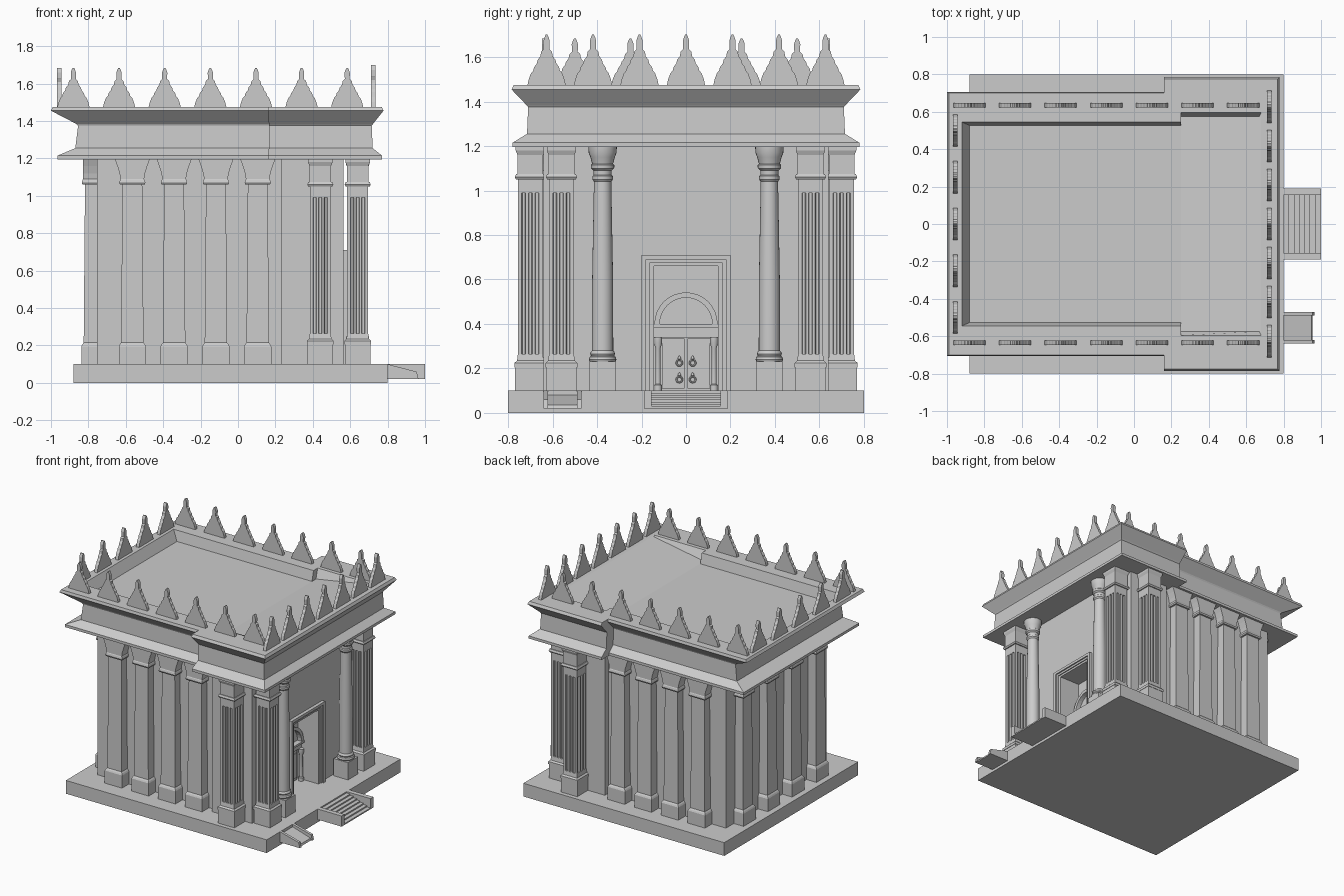
import bpy, bmesh
from math import sin, cos, pi

if "Cube" in bpy.data.objects:
    bpy.data.objects.remove(bpy.data.objects["Cube"])


def loft(name, loops, caps=True, extra=()):
    """Skin a stack of closed loops into one mesh."""
    n = len(loops[0])
    verts = [p for l in loops for p in l]
    faces = [(k*n+i, k*n+(i+1) % n, (k+1)*n+(i+1) % n, (k+1)*n+i)
             for k in range(len(loops)-1) for i in range(n)]
    if caps:
        faces += [tuple(range(n)), tuple(range(len(verts)-n, len(verts)))]
    me = bpy.data.meshes.new(name)
    me.from_pydata(verts, [], faces + list(extra))
    bm = bmesh.new()
    bm.from_mesh(me)
    bmesh.ops.recalc_face_normals(bm, faces=bm.faces)
    bm.to_mesh(me)
    bm.free()
    ob = bpy.data.objects.new(name, me)
    bpy.context.collection.objects.link(ob)
    return ob


def box(name, x0, x1, y0, y1, z0, z1):
    q = [(x0, y0), (x1, y0), (x1, y1), (x0, y1)]
    return loft(name, [[(x, y, z) for x, y in q] for z in (z0, z1)])


def prism(name, pts, axis, a, b):
    """Extrude a (horizontal, z) outline along x or y."""
    put = (lambda h, z, t: (t, h, z)) if axis == 'x' else (lambda h, z, t: (h, t, z))
    return loft(name, [[put(h, z, t) for h, z in pts] for t in (a, b)])


def stack(name, x, y, levels):
    """Rectangular post from (z, half x, half y) levels."""
    return loft(name, [[(x+sx*hx, y+sy*hy, z) for sx, sy in ((-1, -1), (1, -1), (1, 1), (-1, 1))]
                       for z, hx, hy in levels])


def lathe(name, x, y, prof, n=24):
    ob = loft(name, [[(x+r*cos(2*pi*i/n), y+r*sin(2*pi*i/n), z) for i in range(n)] for r, z in prof])
    bpy.context.view_layer.objects.active = ob
    ob.select_set(True)
    bpy.ops.object.shade_smooth_by_angle(angle=0.6)
    ob.select_set(False)
    return ob


# Platform
box("platform", -.88, .80, -.80, .80, 0, .10)

# Main stairs with cheek walls
for s in (-1, 1):
    box("stair_cheek", .80, 1.0, *sorted((s*.155, s*.19)), .02, .10)
steps = [(.80, .02), (.80, .09)]
for i in range(6):
    x = .83 + i*.028
    steps += [(x, .09 - i*.01), (x, .08 - i*.01)]
prism("stair_steps", steps + [(1.0, .03), (1.0, .02)], 'y', -.155, .155)

# Small side ramp
for y in (-.64, -.49):
    prism("ramp_cheek", [(.80, .02), (.965, .02), (.955, .06), (.80, .10)], 'y', y, y+.02)
prism("ramp_floor", [(.80, .02), (.955, .02), (.95, .035), (.80, .08)], 'y', -.62, -.49)

# Cella walls, with a deep doorway in the thicker front block
box("cella_wall", -.755, .40, -.60, .60, .10, 1.20)
for s in (-1, 1):
    box("front_wall", .23, .565, *sorted((s*.15, s*.64)), .10, 1.20)
box("wall_above_door", .38, .565, -.15, .15, .665, 1.20)


# Door frame in two steps
def frame(name, wi, wo, zi, zo, x0, x1):
    prism(name, [(-wo, .10), (-wo, zo), (wo, zo), (wo, .10), (wi, .10), (wi, zi), (-wi, zi), (-wi, .10)],
          'x', x0, x1)


frame("door_frame_outer", .18, .20, .69, .71, .50, .590)
frame("door_frame_middle", .165, .18, .675, .69, .50, .580)
frame("door_frame_inner", .145, .165, .66, .675, .39, .572)


# Arched lunette, lintel, door leaves, little columns and pulls
def arc(r, n=16):
    return [(r*cos(pi*i/n), .40 + r*sin(pi*i/n)) for i in range(n+1)]


prism("door_arch", arc(.142) + arc(.118)[::-1], 'x', .40, .45)
prism("lunette", arc(.118), 'x', .40, .415)
box("door_lintel", .40, .455, -.145, .145, .385, .40)
box("door_head", .40, .43, -.145, .145, .34, .385)
for s in (-1, 1):
    box("door_leaf", .40, .42, *sorted((s*.006, s*.108)), .11, .335)
    box("door_panel", .42, .426, *sorted((s*.045, s*.095)), .13, .315)
    lathe("door_column", .44, s*.126,
          [(.018, .10), (.018, .125), (.012, .13), (.011, .29), (.019, .315), (.019, .34)], 12)
    for z in (.15, .225):
        bpy.ops.mesh.primitive_torus_add(location=(.427, s*.03, z), rotation=(0, pi/2, 0), major_radius=.013,
                                         minor_radius=.004, major_segments=16, minor_segments=6)
        bpy.context.object.name = "door_ring"
        bpy.context.object.select_set(False)
        lathe("door_knob", .427, s*.03, [(.003, z+.012), (.008, z+.018), (.006, z+.026), (.001, z+.032)], 10)

# Plain pilasters along the sides and the back
base = [(.10, .0725), (.195, .0725), (.205, .068), (.215, .06)]
band = [(1.06, .053), (1.06, .066), (1.07, .07), (1.085, .066), (1.09, .063)]
flare = [(1.12, .068), (1.16, .08), (1.20, .095)]
levels = [(z, w, w) for z, w in base + band] + [(z, w, .063) for z, w in flare]
for s in (-1, 1):
    for i in range(4):
        stack("side_pilaster", -.565 + i*.2235, s*.61, levels)
for i in range(4):
    stack("back_pilaster", -.765, -.435 + i*.29, [(z, b, a) for z, a, b in levels])


# Fluted square pillars at the portico corners
def fluted(x, y):
    w, side = .056, []
    for c in (-.03, 0, .03):
        side += [(c-.009, -w), (c-.006, -w+.011), (c+.006, -w+.011), (c+.009, -w)]
    side = [(-w, -w)] + side
    loop = []
    for _ in range(4):
        loop += side
        side = [(-b, a) for a, b in side]
    loft("fluted_shaft", [[(x+a, y+b, z) for a, b in loop] for z in (.26, 1.00)])
    stack("pillar_base", x, y, [(z, h, h) for z, h in
          ((.10, .068), (.205, .068), (.205, .071), (.225, .071), (.235, .06), (.265, .056))])
    stack("pillar_capital", x, y, [(z, h, h) for z, h in
          ((.99, .056), (1.05, .056), (1.05, .064), (1.06, .07), (1.075, .064), (1.075, .058),
           (1.16, .058), (1.18, .066), (1.20, .066))])


for s in (-1, 1):
    fluted(.44, s*.70)
    fluted(.64, s*.56)
    # Round columns on pedestals beside the door
    box("column_pedestal", .58, .70, s*.375-.06, s*.375+.06, .10, .23)
    lathe("round_column", .64, s*.375,
          [(.058, .23), (.062, .24), (.058, .252), (.052, .256), (.056, .265), (.053, .275), (.048, .28),
           (.047, .60), (.039, 1.04), (.046, 1.05), (.046, 1.065), (.040, 1.07), (.041, 1.09), (.052, 1.10),
           (.053, 1.115), (.047, 1.12), (.055, 1.15), (.063, 1.17), (.064, 1.20)])


# Entablature and roof: wider over the portico, sunken roof deck ramping up to the front
def plan(z, xr, yr, xs, yf, xf, zf=None):
    zf = zf or z
    return [(xr, -yr, z), (xs, -yr, z), (xs, -yf, z), (xf, -yf, zf),
            (xf, yf, zf), (xs, yf, z), (xs, yr, z), (xr, yr, z)]


rings = [plan(1.195, -.965, .69, .16, .78, .77), plan(1.215, -.965, .69, .16, .78, .77),
         plan(1.255, -.87, .635, .165, .715, .72), plan(1.375, -.855, .63, .165, .71, .715),
         plan(1.385, -.865, .635, .165, .718, .722), plan(1.455, -1.0, .705, .16, .785, .778),
         plan(1.475, -.99, .70, .16, .775, .768), plan(1.475, -.92, .545, .25, .595, .68),
         plan(1.40, -.88, .527, .25, .575, .67, 1.473)]
t = 8*(len(rings)-1)
loft("entablature", rings, False, [tuple(range(8)), (t, t+1, t+6, t+7), tuple(range(t+1, t+7))])

# Roof-edge finials: stepped gable plates with a spire
half = [(.086, 0), (.080, .025), (.070, .05), (.060, .06), (.056, .075), (.044, .09), (.040, .105),
        (.028, .12), (.024, .14), (.013, .15), (.014, .185), (.009, .20), (.004, .21)]


def finial(x, y, axis, k=1.0):
    c, t = (x, y) if axis == 'y' else (y, x)
    pts = [(c+h, 1.474+z*k) for h, z in half] + [(c-h, 1.474+z*k) for h, z in half[::-1]]
    prism("roof_finial", pts, axis, t-.012, t+.012)


for i in range(7):
    for s in (-1, 1):
        finial(-.88 + i*.244, s*.635, 'y')
    finial(.722, (i-3)*.209, 'x', 1.08)
for i in range(5):
    finial(-.955, (i-2)*.25, 'x')
